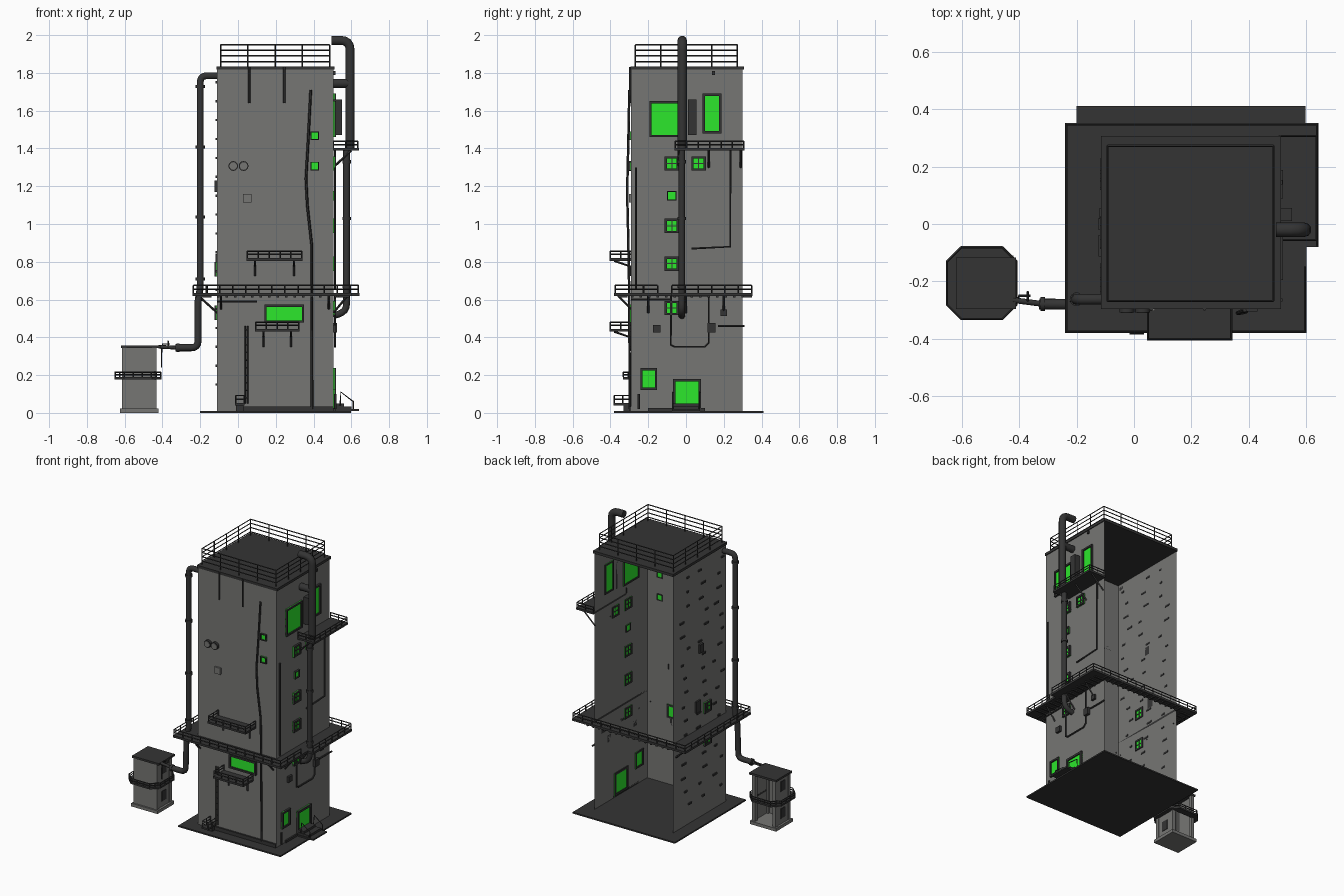
import bpy, bmesh, math, random
from mathutils import Vector

if "Cube" in bpy.data.objects:
    bpy.data.objects.remove(bpy.data.objects["Cube"])
random.seed(4)

def material(name, rgb):
    m = bpy.data.materials.new(name)
    m.diffuse_color = (*rgb, 1)
    m.use_nodes = True
    m.node_tree.nodes["Principled BSDF"].inputs["Base Color"].default_value = m.diffuse_color
    return m

WALL = material("concrete grey", (0.18, 0.18, 0.173))
DARK = material("dark metal", (0.034, 0.034, 0.034))
GREEN = material("window green", (0.025, 0.8, 0.025))
X0, X1, Y0, Y1 = -0.11, 0.505, -0.29, 0.30   # main tower footprint

def boxes(name, items, mat):
    """One mesh made of axis-aligned boxes (lo corner, hi corner)."""
    bm = bmesh.new()
    for a, b in items:
        lo = [min(p) for p in zip(a, b)]
        hi = [max(p) for p in zip(a, b)]
        vs = bmesh.ops.create_cube(bm, size=1)["verts"]
        for v in vs:
            v.co = [lo[i] + (v.co[i] + 0.5) * (hi[i] - lo[i]) for i in range(3)]
    return finish(name, bm, mat)

def finish(name, bm, mat):
    me = bpy.data.meshes.new(name)
    bm.to_mesh(me)
    bm.free()
    me.materials.append(mat)
    ob = bpy.data.objects.new(name, me)
    bpy.context.collection.objects.link(ob)
    return ob

def tubes(name, paths, r, mat=DARK, res=0, bend=0):
    """Round or square bars swept along paths, with optional rounded bends."""
    cu = bpy.data.curves.new(name, 'CURVE')
    cu.dimensions = '3D'
    cu.bevel_depth, cu.bevel_resolution, cu.use_fill_caps = r, res, True
    for path in paths:
        p = [Vector(q) for q in path]
        pts = [p[0]]
        for a, b, c in zip(p, p[1:], p[2:]):
            if bend:
                s, e = b + (a - b).normalized() * bend, b + (c - b).normalized() * bend
                for t in (0, .25, .5, .75, 1):
                    pts.append(s.lerp(b, t).lerp(b.lerp(e, t), t))
            else:
                pts.append(b)
        pts.append(p[-1])
        sp = cu.splines.new('POLY')
        sp.points.add(len(pts) - 1)
        for q, co in zip(sp.points, pts):
            q.co = (*co, 1)
    ob = bpy.data.objects.new(name, cu)
    bpy.context.collection.objects.link(ob)
    bpy.ops.object.select_all(action='DESELECT')
    ob.select_set(True)
    bpy.context.view_layer.objects.active = ob
    bpy.ops.object.convert(target='MESH')
    ob = bpy.context.object
    ob.data.materials.clear()
    ob.data.materials.append(mat)
    bpy.ops.object.shade_smooth_by_angle(angle=math.radians(50))
    return ob

def railing(name, path, z, heights, step, r=0.004):
    """Posts and horizontal rails along a flat path."""
    bars = []
    for a, b in zip(path, path[1:]):
        a, b = Vector((*a, z)), Vector((*b, z))
        bars += [[a + Vector((0, 0, h)), b + Vector((0, 0, h))] for h in heights]
        n = max(1, round((b - a).length / step))
        for i in range(n + 1):
            q = a.lerp(b, i / n)
            bars.append([q, q + Vector((0, 0, heights[-1]))])
    tubes(name, bars, r)

def on(wall, u, d, z):
    """Point on a wall: u along it, d outward, z up."""
    return {'front': (u, Y0 - d, z), 'right': (X1 + d, u, z), 'left': (X0 - d, u, z)}[wall]

def plate(wall, u, z, w, h, d0, d1):
    return on(wall, u - w / 2, d0, z - h / 2), on(wall, u + w / 2, d1, z + h / 2)

def window(name, wall, u, z, w, h, f=0.012, cross=False):
    boxes(name + "_glass", [plate(wall, u, z, w, h, -0.003, 0.005)], GREEN)
    fr = [plate(wall, u + s * (w - f) / 2, z, f, h, -0.007, 0.014) for s in (-1, 1)]
    fr += [plate(wall, u, z + s * (h - f) / 2, w, f, -0.007, 0.014) for s in (-1, 1)]
    if cross:
        fr += [plate(wall, u, z, 0.006, h, -0.005, 0.009), plate(wall, u, z, w, 0.006, -0.005, 0.009)]
    boxes(name + "_frame", fr, DARK)

# Main tower: three sheet walls, open at the back, with floor and roof
bm = bmesh.new()
ring = [(X0, Y1), (X0, Y0), (X1, Y0), (X1, Y1)]
cols = [[bm.verts.new((x, y, z)) for z in (0.005, 1.825)] for x, y in ring]
for a, b in zip(cols, cols[1:]):
    bm.faces.new((a[0], b[0], b[1], a[1]))
finish("tower_walls", bm, WALL)
boxes("ground_slab", [((-0.2, -0.38, 0), (0.597, 0.41, 0.01))], DARK)
boxes("roof", [((X0 - .005, Y0 - .005, 1.817), (X1 + .006, Y1 + .007, 1.835))], DARK)
railing("roof_railing", [(-.092, -.268), (.485, -.268), (.485, .272), (-.092, .272), (-.092, -.268)],
        1.835, (.025, .055, .085, .113), .145)
boxes("wall_base_dirt", [((0.0, Y0 - .012, 0.01), (X1, Y0, 0.035)), ((X1, -.2, .01), (X1 + .01, .1, .025))], DARK)

# Windows and door
window("front_window", 'front', .245, .525, .21, .095)
for z in (1.467, 1.307):
    window("front_small_window", 'front', .407, z, .045, .045, .005)
window("large_side_window", 'right', -.107, 1.555, .175, .19)
window("tall_side_window", 'right', .138, 1.585, .1, .21)
for u, z in ((-.075, 1.32), (.067, 1.32), (-.075, .99), (-.075, .79), (-.075, .555)):
    window("side_window", 'right', u, z, .076, .076, cross=True)
window("side_hatch", 'right', -.075, 1.15, .05, .05, .005)
window("low_side_window", 'right', -.197, .18, .088, .115)
window("door", 'right', .005, .1, .15, .16, .015)
for z in (.76, .53):
    window("left_window", 'left', -.075, z, .075, .075, cross=True)

# Walkway round the tower
F = (.62, .635)
deck = [((-.24, -.38), (.6, Y0)), ((-.24, Y1), (.642, .352)), ((-.24, Y0), (X0, Y1)),
        ((X1, Y0), (.6, -.08)), ((X1, -.08), (.642, Y1))]
boxes("walkway_deck", [((*a, F[0]), (*b, F[1])) for a, b in deck], DARK)
railing("walkway_railing", [(.595, -.15), (.595, -.375), (-.236, -.375), (-.236, .347), (.637, .347), (.637, -.075)],
        F[1], (.02, .04), .07)
slats = [((X0 + i * .045, y, .612), (X0 + i * .045 + .012, y + .05, .62)) for i in range(15) for y in (-.36, .3)]
slats += [((x, Y0 + i * .045, .612), (x + .08, Y0 + i * .045 + .012, .62)) for i in range(14) for x in (-.22, .51)]
boxes("walkway_slats", slats, DARK)

# Upper balcony
boxes("balcony_deck", [((X1, -.06, 1.388), (.64, .31, 1.402))], DARK)
railing("balcony_railing", [(X1, -.056), (.635, -.056), (.635, .306), (X1, .306)], 1.402, (.018, .036), .062)

# Diagonal braces under the walkway and balcony
braces = [[(X1, y, 1.30), (.6, y, 1.39)] for y in (-.04, .12, .29)]
braces += [[(X1, y, .53), (.58, y, .62)] for y in (-.2, .0, .2)]
braces += [[(X0, y, .53), (-.21, y, .62)] for y in (-.27, .0, .27)]
braces += [[(x, Y0, .55), (x, -.36, .62)] for x in (-.09, .48)]
tubes("braces", braces, .006)

# Front ledges on legs
for x0, x1, z in ((.045, .342, .805), (.09, .325, .43)):
    boxes("ledge_deck", [((x0, -.405, z), (x1, Y0, z + .014))], DARK)
    railing("ledge_railing", [(x0 + .004, Y0), (x0 + .004, -.4), (x1 - .004, -.4), (x1 - .004, Y0)], z + .014, (.02, .037), .06)
    tubes("ledge_legs", [[(x, -.38, z), (x, Y0 - .004, z - .03), (x, Y0 - .004, z - .08)] for x in (x0 + .045, x1 - .045)], .006)

# Big pipes
tubes("right_pipe_upper", [[(.495, -.02, 1.972), (.593, -.02, 1.972), (.593, -.02, 1.40)],
                           [(X1, -.02, 1.745), (.593, -.02, 1.745)]], .025, res=3, bend=.05)
tubes("right_pipe_lower", [[(.575, -.022, 1.40), (.575, -.022, .535), (X1, -.022, .515)]], .018, res=3, bend=.045)
tubes("right_pipe_collars", [[(.575, -.022, z), (.575, -.022, z + .018)] for z in (.66, 1.02, 1.32)], .023, res=3)
tubes("left_pipe", [[(X0, -.262, 1.785), (-.2, -.262, 1.785), (-.2, -.262, .65), (-.212, -.27, .6),
                     (-.212, -.28, .345), (-.33, -.278, .345)]], .019, res=3, bend=.035)
tubes("left_pipe_end", [[(-.32, -.278, .345), (-.42, -.265, .35)]], .01, res=2)
tubes("left_pipe_collars", [[(-.2, -.262, z), (-.2, -.262, z + .016)] for z in (.7, 1.03, 1.4, 1.72)]
      + [[(-.31, -.278, .345), (-.325, -.278, .345)]], .024, res=3)
tubes("valve", [[(-.36, -.25, .365), (-.40, -.25, .365), (-.405, -.27, .32), (-.405, -.27, .24)],
                [(-.37, -.28, .345), (-.37, -.235, .38)]], .004, res=1)

# Thin pipes and cables on the walls
tubes("front_cable", [[(.385, -.3, 1.71), (.372, -.305, 1.45), (.36, -.31, 1.24), (.367, -.31, 1.1), (.39, -.305, .89),
                       (.39, -.3, .6), (.392, -.298, .02)]], .007, res=1)
tubes("roof_drains", [[(x, Y0 - .006, 1.83), (x, Y0 - .006, 1.64)] for x in (.06, .245)], .006, res=1)
tubes("cable_ladder", [[(x, Y0 - .008, .05), (x, Y0 - .008, .46)] for x in (.038, .052)]
      + [[(.038, Y0 - .008, .08 + i * .04), (.052, Y0 - .008, .08 + i * .04)] for i in range(10)], .004)
side = lambda pts: [(X1 + .008, y, z) for y, z in pts]
tubes("side_pipes", [side([(.235, 1.39), (.235, .88), (.03, .87)]), side([(-.29, .6), (-.08, .6)]),
                     side([(.17, .46), (.31, .46)]), side([(-.265, 1.3), (-.265, .65)]),
                     side([(-.08, .62), (-.08, .36), (-.06, .35), (.1, .35), (.12, .37), (.12, .62), (-.08, .62)])], .006, res=1)
tubes("corner_pipe", [[(.1, Y0 - .012, .59), (-.11, Y0 - .012, .59)], [(X1 + .01, -.25, .02), (X1 + .01, -.25, .1)]], .007, res=1)

# Wall fittings
boxes("vent_box", [plate('right', .033, 1.565, .045, .19, 0, .045)], DARK)
boxes("wall_boxes", [plate('front', .05, 1.137, .045, .045, 0, .012)], WALL)
boxes("junction_boxes", [plate('right', -.155, .445, .04, .04, 0, .015), plate('right', .2, .53, .035, .035, 0, .015),
                         plate('right', .135, .45, .04, .05, 0, .02), plate('right', .145, 1.8, .015, .02, 0, .012),
                         plate('left', .0, 1.2, .04, .06, 0, .015), plate('left', .03, .8, .05, .08, 0, .01)], DARK)
tubes("round_lamp_rims", [[(x, Y0, 1.307), (x, Y0 - .018, 1.307)] for x in (-.025, .03)], .026, res=4)
tubes("round_lamp_faces", [[(x, Y0 - .01, 1.307), (x, Y0 - .02, 1.307)] for x in (-.025, .03)], .02, WALL, res=4)

# Loose bricks standing out of the left wall
bricks = []
for i in range(17):
    for u in (-.2, -.02, .16):
        bricks.append(plate('left', u + random.uniform(-.05, .05), .15 + i * .1, random.uniform(.02, .05), .012, -.003, .008))
boxes("loose_bricks", bricks, DARK)

# Door steps and little front stand
boxes("door_steps", [((X1, -.075, .01), (.64, .075, .02)), ((X1, -.07, .02), (.6, .07, .035)), ((X1, -.065, .035), (.56, .065, .05))], DARK)
tubes("step_rails", [[(.54, y, .04), (.545, y, .11), (.61, y, .06), (.61, y, .02)] for y in (-.07, .07)], .004)
boxes("front_stand", [((-.015, -.385, .04), (.035, Y0, .052)), ((-.01, -.33, .01), (.03, Y0, .04))], DARK)
railing("front_stand_rail", [(-.012, Y0), (-.012, -.38), (.032, -.38), (.032, Y0)], .052, (.02, .04), .05, .003)

# Small side tower with open back
sx0, sx1, sy0, sy1 = -.61, -.435, -.285, -.125
t = .006
boxes("small_tower_walls", [((sx0, sy0, .02), (sx1, sy0 + t, .345)), ((sx0, sy0, .02), (sx0 + t, sy1, .345)),
                            ((sx1 - t, sy0, .02), (sx1, sy1, .345))], WALL)
boxes("small_tower_posts", [((x - .012, y - .012, .02), (x + .012, y + .012, .345)) for x in (sx0 + .008, sx1 - .008)
                            for y in (sy0 + .008, sy1 - .008)], WALL)
boxes("small_tower_base", [((-.625, -.297, 0), (-.42, -.11, .022))], WALL)
boxes("small_tower_roof", [((-.62, -.295, .343), (-.41, -.117, .357))], DARK)
boxes("small_tower_openings", [((sx0 - .003, -.23, z), (sx0, -.18, z + .07)) for z in (.06, .25)]
      + [((sx1, -.23, z), (sx1 + .003, -.18, z + .07)) for z in (.06, .25)], DARK)
boxes("small_tower_glass", [((-.56, sy0 + t, .06), (-.5, sy0 + t + .004, .12))], GREEN)

# Ring walkway of the small tower: chamfered outline around the walls
def octagon(a, b, c):
    x, y = -.53, -.206
    return [(x - a + c, y - b), (x + a - c, y - b), (x + a, y - b + c), (x + a, y + b - c),
            (x + a - c, y + b), (x - a + c, y + b), (x - a, y + b - c), (x - a, y - b + c)]
bm = bmesh.new()
outer, inner = octagon(.124, .128, .05), octagon(.088, .08, .005)
vo, vi = [[bm.verts.new((*p, .178)) for p in o] for o in (outer, inner)]
faces = [bm.faces.new((vo[i], vo[(i + 1) % 8], vi[(i + 1) % 8], vi[i])) for i in range(8)]
ext = bmesh.ops.extrude_face_region(bm, geom=faces)
bmesh.ops.translate(bm, vec=(0, 0, .012), verts=[g for g in ext["geom"] if isinstance(g, bmesh.types.BMVert)])
bmesh.ops.recalc_face_normals(bm, faces=bm.faces)
finish("small_tower_ring", bm, DARK)
rail = octagon(.121, .125, .05)
railing("small_tower_railing", rail + rail[:1], .19, (.012, .026), .045)
